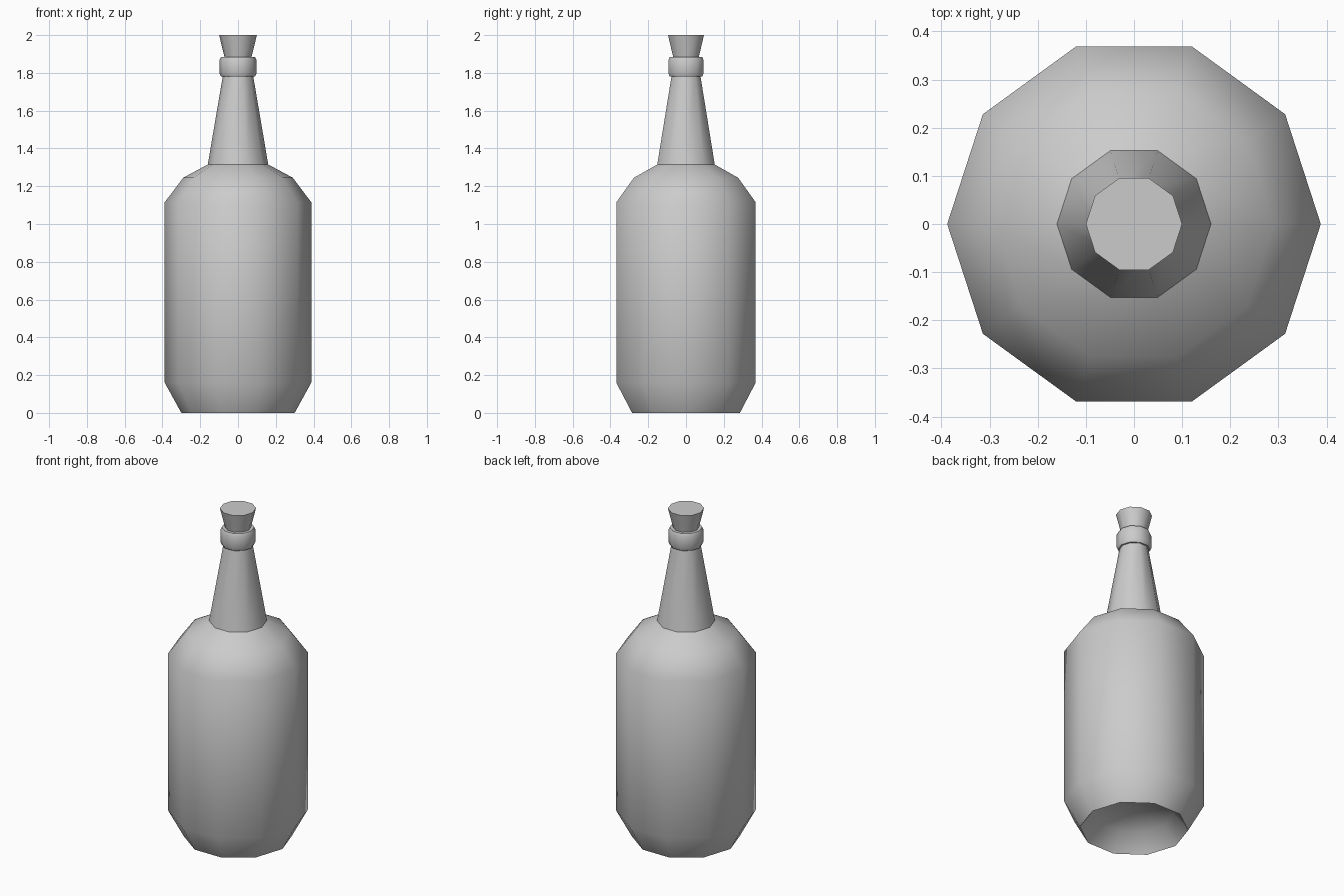
import bpy, bmesh
from math import cos, sin, pi, radians

if "Cube" in bpy.data.objects:
    bpy.data.objects.remove(bpy.data.objects["Cube"])

SIDES = 10


def lathe(name, profile):
    """Spin a (radius, z) profile into a ten-sided object; radius 0 makes a pole."""
    bm = bmesh.new()
    rings = []
    for r, z in profile:
        if r == 0:
            rings.append([bm.verts.new((0, 0, z))] * SIDES)
        else:
            rings.append([bm.verts.new((r * cos(2 * pi * i / SIDES),
                                        r * sin(2 * pi * i / SIDES), z))
                          for i in range(SIDES)])
    for a, b in zip(rings, rings[1:]):
        for i in range(SIDES):
            j = (i + 1) % SIDES
            corners = list(dict.fromkeys((a[i], a[j], b[j], b[i])))
            bm.faces.new(corners)
    bmesh.ops.recalc_face_normals(bm, faces=bm.faces)
    mesh = bpy.data.meshes.new(name)
    bm.to_mesh(mesh)
    bm.free()
    obj = bpy.data.objects.new(name, mesh)
    bpy.context.collection.objects.link(obj)
    bpy.ops.object.select_all(action='DESELECT')
    obj.select_set(True)
    bpy.context.view_layer.objects.active = obj
    bpy.ops.object.shade_smooth_by_angle(angle=radians(46))
    return obj


# Bottle: hollowed base, bevelled foot, straight body, shoulder, neck and lip collar
lathe("bottle", [
    (0, 0.14), (0.22, 0.10), (0.30, 0),
    (0.388, 0.16), (0.388, 1.115), (0.29, 1.245), (0.16, 1.315),
    (0.081, 1.78), (0.09, 1.78), (0.098, 1.797), (0.098, 1.868),
    (0.09, 1.885), (0.068, 1.885),
])

# Cork: flared stopper seated in the lip
lathe("cork", [(0, 1.87), (0.068, 1.87), (0.10, 2.0), (0, 2.0)])
